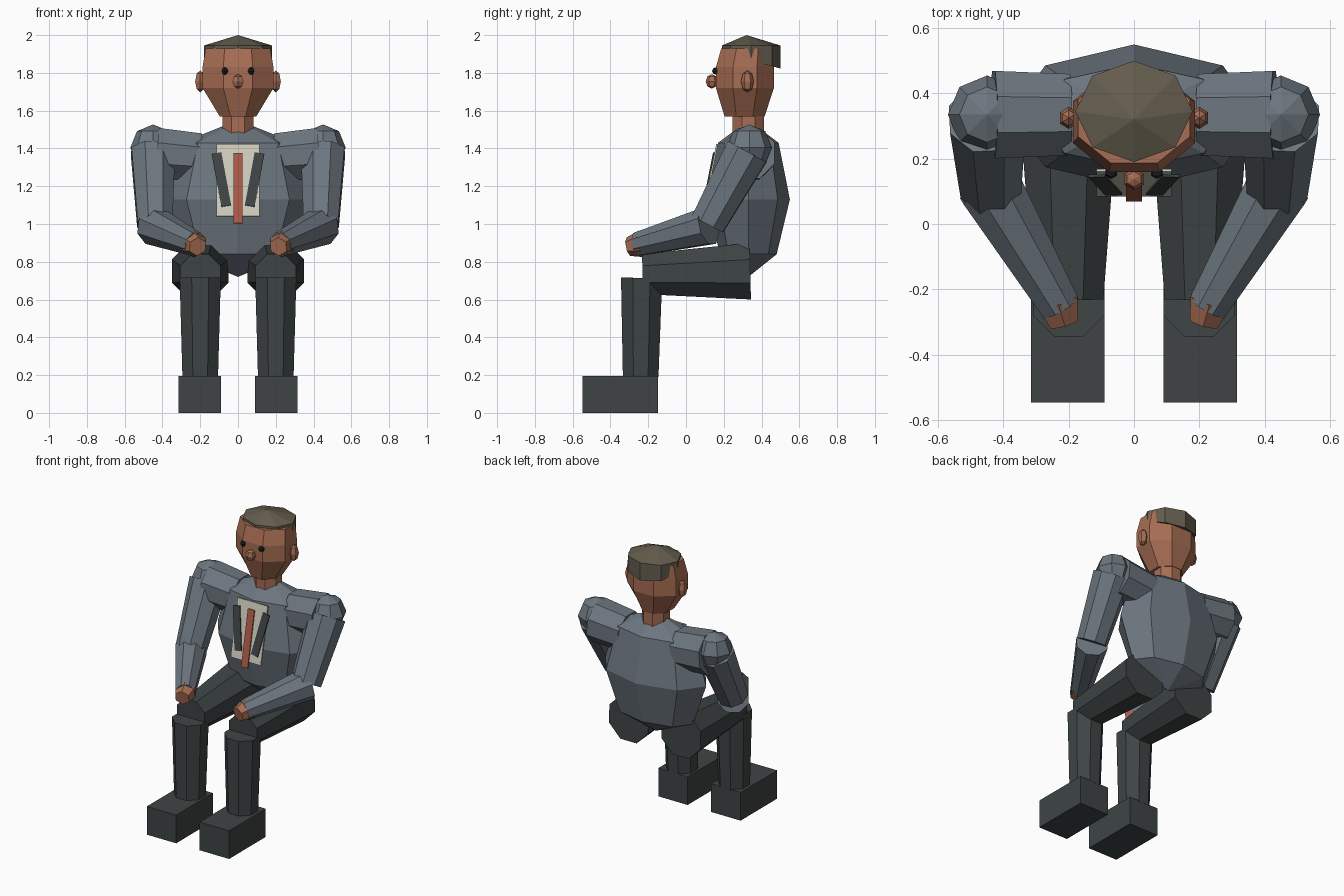
import bpy, bmesh, math
from mathutils import Vector, Matrix

if "Cube" in bpy.data.objects:
    bpy.data.objects.remove(bpy.data.objects["Cube"])


def material(name, rgb):
    m = bpy.data.materials.new(name)
    lin = [((c / 255 + 0.055) / 1.055) ** 2.4 for c in rgb]
    m.diffuse_color = (*lin, 1)
    m.use_nodes = True
    m.node_tree.nodes["Principled BSDF"].inputs["Base Color"].default_value = m.diffuse_color
    return m


JACKET = material("slate jacket", (108, 118, 127))
TROUSER = material("dark trousers", (62, 68, 68))
SKIN = material("skin", (167, 109, 83))
HAIR = material("brown grey hair", (100, 93, 78))
SHIRT = material("off white shirt", (208, 204, 188))
TIE = material("rust tie", (172, 90, 70))
EYE = material("black eye", (30, 33, 38))
FLAT = math.pi / 8   # turns an octagon so a flat faces forward


def finish(name, bm, mat):
    bmesh.ops.remove_doubles(bm, verts=bm.verts, dist=1e-5)
    bmesh.ops.recalc_face_normals(bm, faces=bm.faces)
    me = bpy.data.meshes.new(name)
    bm.to_mesh(me)
    bm.free()
    me.materials.append(mat)
    ob = bpy.data.objects.new(name, me)
    bpy.context.collection.objects.link(ob)
    return ob


def loft(name, rings, mat, n=8, phase=0.0):
    """Stacked rings: (y centre, z, x radius, y radius, slope of z along y)."""
    bm = bmesh.new()
    loops = []
    for cy, z, rx, ry, slope in rings:
        loop = []
        for i in range(n):
            a = phase + i * math.tau / n
            dy = ry * math.sin(a)
            loop.append(bm.verts.new((rx * math.cos(a), cy + dy, z + slope * dy)))
        loops.append(loop)
    for a, b in zip(loops, loops[1:]):
        for i in range(n):
            j = (i + 1) % n
            bm.faces.new((a[i], a[j], b[j], b[i]))
    for end, ring in ((loops[0], rings[0]), (loops[-1], rings[-1])):
        if ring[2] > 0.001:
            bm.faces.new(end)
    return finish(name, bm, mat)


def limb(name, p, q, r1, r2, mat, n=8, roll=FLAT):
    """Tapered prism from p to q."""
    p, q = Vector(p), Vector(q)
    d = q - p
    mtx = (Matrix.Translation((p + q) / 2) @ d.to_track_quat('Z', 'Y').to_matrix().to_4x4()
           @ Matrix.Rotation(roll, 4, 'Z'))
    bm = bmesh.new()
    bmesh.ops.create_cone(bm, cap_ends=True, segments=n, radius1=r1, radius2=r2,
                          depth=d.length, matrix=mtx)
    return finish(name, bm, mat)


def ball(name, c, r, mat, u=8, v=4):
    bm = bmesh.new()
    bmesh.ops.create_uvsphere(bm, u_segments=u, v_segments=v, radius=1,
                              matrix=Matrix.Translation(c) @ Matrix.Diagonal((*r, 1)))
    return finish(name, bm, mat)


def box(name, size, mtx, mat):
    bm = bmesh.new()
    bmesh.ops.create_cube(bm, size=1, matrix=mtx @ Matrix.Diagonal((*size, 1)))
    return finish(name, bm, mat)


# Torso, neck, head, hair
loft("torso", [(.33, .72, 0, 0, 0), (.33, .84, .285, .15, 0), (.33, 1.13, .385, .22, 0),
               (.33, 1.43, .30, .16, 0), (.33, 1.55, 0, 0, 0)], JACKET)
loft("neck", [(.33, 1.46, .09, .09, 0), (.33, 1.60, .09, .09, 0)], SKIN, phase=FLAT)
loft("head", [(.31, 1.57, .105, .115, 0), (.312, 1.72, .203, .166, 0),
              (.312, 1.83, .203, .166, 0), (.325, 1.93, .185, .15, 0)], SKIN, phase=FLAT)
loft("hair", [(.345, 1.865, .18, .155, -.27), (.345, 1.945, .18, .155, 0),
              (.32, 2.0, 0, 0, 0)], HAIR)
ball("nose", (0, .137, 1.755), (.034, .033, .038), SKIN, 6)

# Shirt front plates, lying along the sloping chest
tilt = math.atan(0.2)


def plate(name, x, z, w, h, lift, mat, lean=0.0):
    y = 0.106 + (z - 1.13) * 0.2 - lift
    m = (Matrix.Translation((x, y, z)) @ Matrix.Rotation(-tilt, 4, 'X')
         @ Matrix.Rotation(lean, 4, 'Y'))
    box(name, (w, .009, h), m, mat)


plate("shirt_front", 0, 1.232, .23, .39, 0, SHIRT)
plate("tie", 0, 1.19, .05, .38, .008, TIE)

for s, side in ((-1, "right"), (1, "left")):
    # Face details and lapels
    ball(side + "_eye", (s * .07, .158, 1.81), (.02, .02, .02), EYE, 6)
    ball(side + "_ear", (s * .2, .325, 1.755), (.031, .034, .058), SKIN, 6)
    plate(side + "_lapel", s * .088, 1.235, .052, .29, .007, TROUSER, s * .18)

    # Arm
    elbow = (s * .44, .115, 1.0)
    limb(side + "_shoulder_yoke", (s * .2, .335, 1.355), (s * .43, .335, 1.375), .135, .145, JACKET)
    ball(side + "_shoulder", (s * .45, .335, 1.405), (.12, .12, .122), JACKET)
    limb(side + "_upper_arm", (s * .45, .325, 1.385), elbow, .125, .10, JACKET)
    limb(side + "_forearm", (s * .445, .12, .99), (s * .225, -.255, .893), .105, .066, JACKET)
    limb(side + "_hand", (s * .235, -.235, .895), (s * .214, -.305, .88), .072, .05, SKIN, 6, 0)

    # Leg and shoe
    limb(side + "_thigh", (s * .2, .34, .75), (s * .2, -.23, .735), .162, .115, TROUSER)
    limb(side + "_shin", (s * .2, -.24, .19), (s * .2, -.235, .715), .102, .118, TROUSER)
    box(side + "_shoe", (.225, .40, .195), Matrix.Translation((s * .2025, -.347, .0975)), TROUSER)
